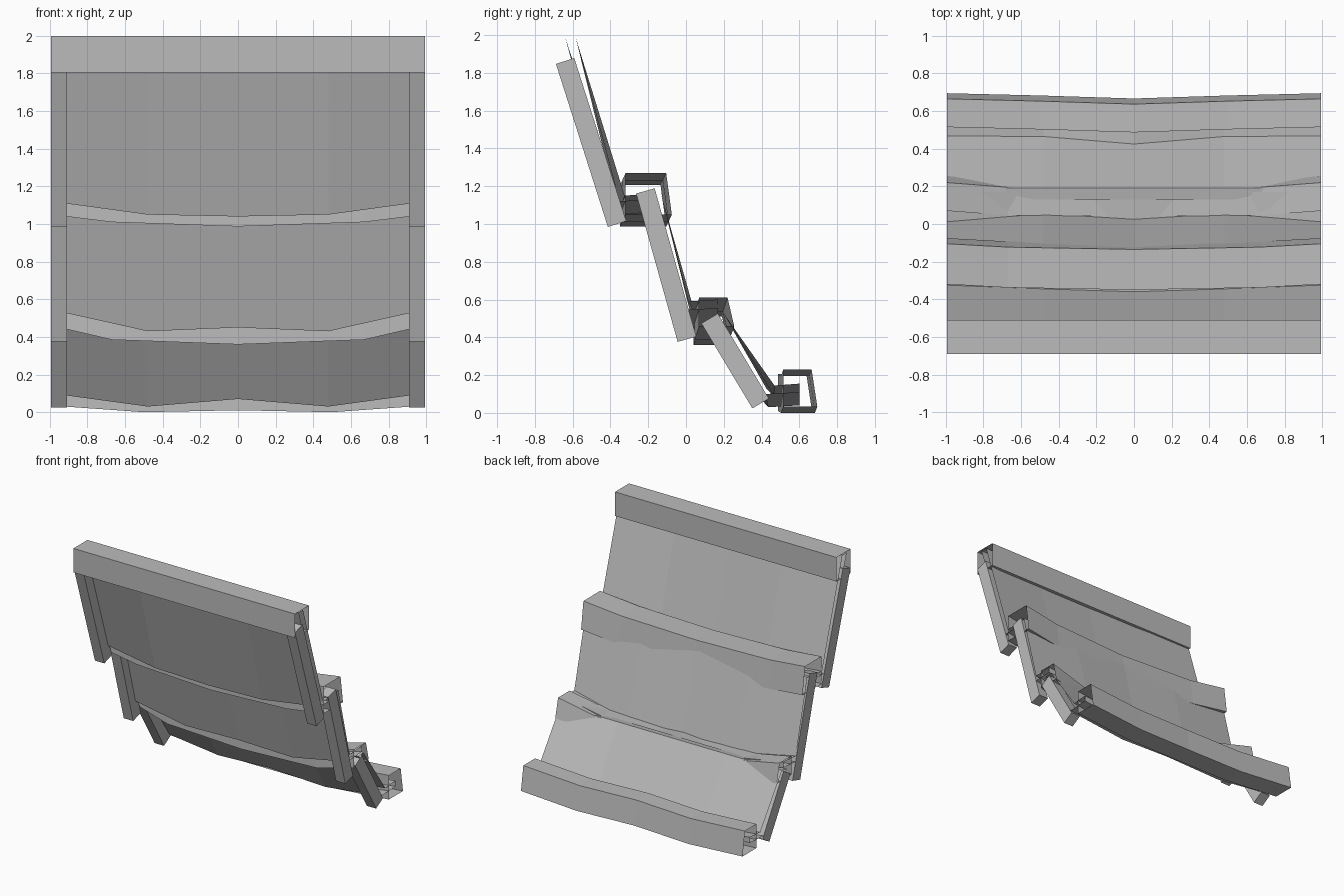
import bpy, bmesh
from mathutils import Vector

if "Cube" in bpy.data.objects:
    bpy.data.objects.remove(bpy.data.objects["Cube"], do_unlink=True)

HALF = 0.994      # half the width
RAIL = 0.91       # inner side of the rails

grey = bpy.data.materials.new("plain grey")
grey.use_nodes = True
grey.diffuse_color = (0.5, 0.5, 0.5, 1)
grey.node_tree.nodes["Principled BSDF"].inputs["Base Color"].default_value = grey.diffuse_color


def loft(name, stations, capped=False):
    """Skin closed (y, z) loops placed along x."""
    bm = bmesh.new()
    rings = [[bm.verts.new((x, y, z)) for y, z in loop] for x, loop in stations]
    n = len(rings[0])
    for a, b in zip(rings, rings[1:]):
        for i in range(n):
            j = (i + 1) % n
            bm.faces.new((a[i], a[j], b[j], b[i]))
    if capped:
        bm.faces.new(rings[0])
        bm.faces.new(rings[-1])
    bmesh.ops.recalc_face_normals(bm, faces=bm.faces)
    mesh = bpy.data.meshes.new(name)
    bm.to_mesh(mesh)
    bm.free()
    mesh.materials.append(grey)
    obj = bpy.data.objects.new(name, mesh)
    bpy.context.collection.objects.link(obj)
    return obj


def mirrored(knee, centre, mid, end):
    """Stations from one side to the other, symmetric about x = 0."""
    return [(-HALF, end), (-knee, mid), (0, centre), (knee, mid), (HALF, end)]


def beam(name, loop, knee, mid_shift, centre_shift):
    """Hollow open-ended bar that sags towards the middle."""
    def moved(s):
        return [(y + s[0], z + s[1]) for y, z in loop]
    loft(name, mirrored(knee, moved(centre_shift), moved(mid_shift), loop))


def panel(name, front_top, back_top, front_folds, back_folds, tail):
    """Hanging double sheet: straight top, sagging fold, flap into the beam below."""
    loops = []
    for f, b in zip(front_folds, back_folds):
        loops.append([front_top, f, (tail, f[1] + 0.01), (tail, b[1] + 0.01), b, back_top])
    loft(name, mirrored(0.48, *loops))


# Cross beams, from top to bottom
beam("top_beam", [(-0.69, 2), (-0.51, 2), (-0.51, 1.805), (-0.69, 1.805)],
     0.67, (0, 0), (0, 0))
beam("upper_beam", [(-0.32, 1.27), (-0.105, 1.27), (-0.075, 1.05), (-0.32, 1.05)],
     0.67, (-0.018, -0.04), (-0.03, -0.063))
beam("lower_beam", [(0.07, 0.61), (0.22, 0.61), (0.255, 0.46), (0.07, 0.46)],
     0.67, (-0.025, -0.075), (-0.03, -0.1))
beam("bottom_beam", [(0.515, 0.23), (0.665, 0.23), (0.695, 0.035), (0.515, 0.035)],
     0.5, (-0.012, -0.035), (-0.028, -0.025))

# Hanging panels: folds listed as centre, middle, end
panel("upper_panel", (-0.64, 1.99), (-0.585, 1.99),
      [(-0.385, 1.04), (-0.38, 1.05), (-0.36, 1.12)],
      [(-0.36, 1.08), (-0.345, 1.09), (-0.325, 1.15)], -0.2)
panel("middle_panel", (-0.19, 1.17), (-0.135, 1.17),
      [(0, 0.45), (0.015, 0.43), (-0.02, 0.545)],
      [(0.025, 0.52), (0.055, 0.5), (0.012, 0.59)], 0.17)
panel("lower_panel", (0.13, 0.53), (0.19, 0.54),
      [(0.4, 0.07), (0.435, 0.03), (0.42, 0.1)],
      [(0.425, 0.13), (0.465, 0.09), (0.468, 0.145)], 0.6)

# Slanted side rails, one pair beside each panel
rails = {
    "upper_rail": ((-0.64, 1.863), (-0.365, 1.0)),
    "middle_rail": ((-0.215, 1.175), (0.005, 0.39)),
    "lower_rail": ((0.125, 0.5), (0.395, 0.05)),
}
for name, (top, foot) in rails.items():
    a, b = Vector(top), Vector(foot)
    d = (b - a).normalized()
    side = Vector((-d.y, d.x)) * 0.051
    loop = [tuple(p) for p in (a + side, b + side, b - side, a - side)]
    for label, s in (("left", 1), ("right", -1)):
        loft(label + "_" + name, [(s * RAIL, loop), (s * HALF, loop)], capped=True)
